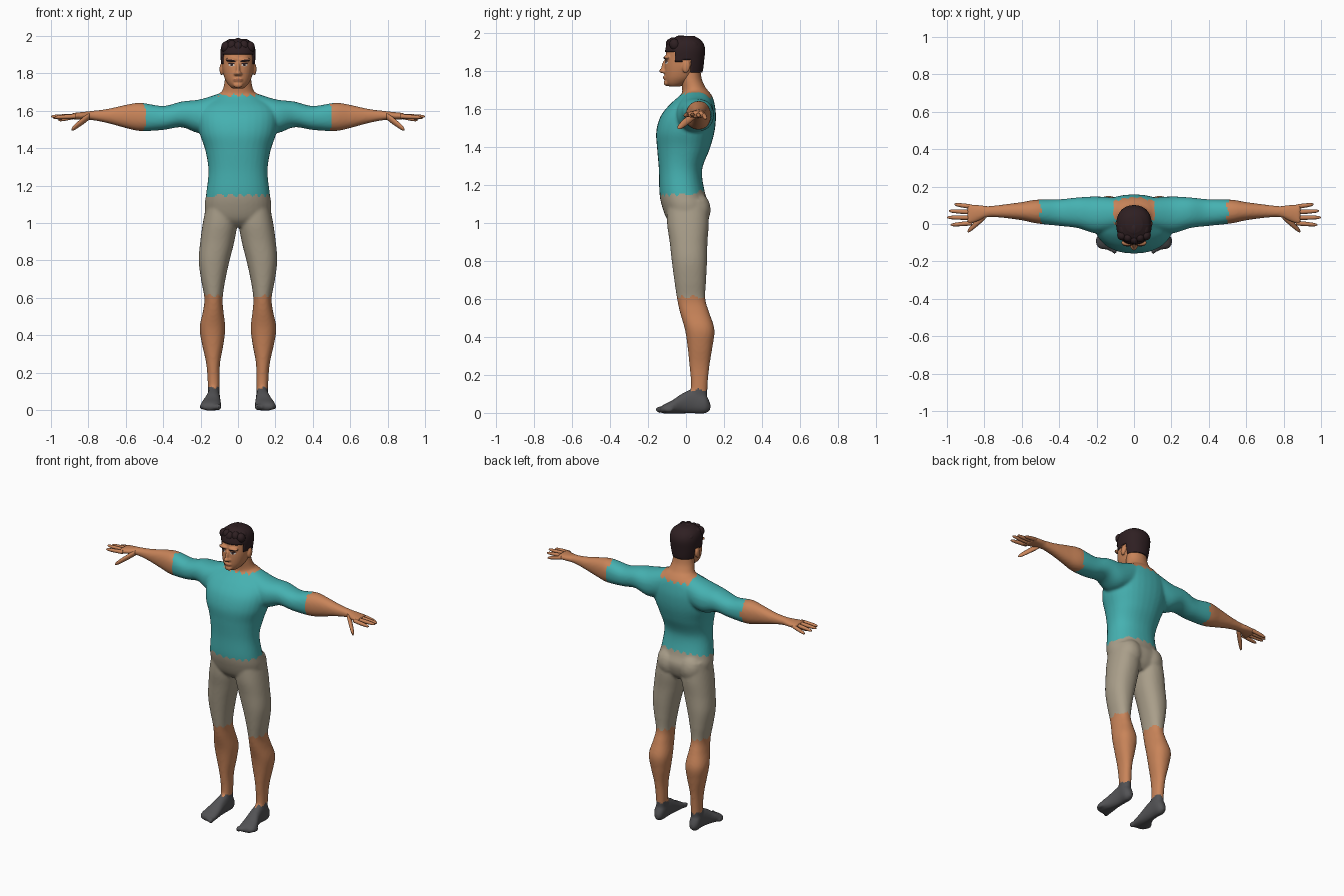
import bpy, bmesh, math
from mathutils import Vector, Matrix
from mathutils.bvhtree import BVHTree

if "Cube" in bpy.data.objects:
    bpy.data.objects.remove(bpy.data.objects["Cube"], do_unlink=True)


def material(name, r, g, b):
    mat = bpy.data.materials.new(name)
    mat.use_nodes = True
    mat.diffuse_color = (r, g, b, 1)
    shader = next(n for n in mat.node_tree.nodes if n.type == "BSDF_PRINCIPLED")
    shader.inputs["Base Color"].default_value = (r, g, b, 1)
    shader.inputs["Roughness"].default_value = 0.8
    return mat


skin = material("skin", .58, .23, .10)
teal = material("teal_shirt", .06, .44, .44)
khaki = material("khaki_shorts", .40, .345, .255)
grey = material("grey_socks", .085, .085, .09)
brown = material("dark_brown_hair", .028, .014, .016)
white = material("eye_white", .6, .55, .5)
lip = material("lip_brown", .36, .12, .06)


def smooth_rows(rows, steps=6):
    """Catmull-Rom interpolation of the section table."""
    rows = [Vector(r) for r in rows]
    out = []
    for i in range(len(rows) - 1):
        p0, p1, p2 = rows[max(i - 1, 0)], rows[i], rows[i + 1]
        p3 = rows[min(i + 2, len(rows) - 1)]
        for k in range(steps):
            t = k / steps
            out.append(p1 + (p2 - p0) * (t / 2)
                       + (p0 * 2 - p1 * 5 + p2 * 4 - p3) * (t * t / 2)
                       + (p1 * 3 - p0 - p2 * 3 + p3) * (t ** 3 / 2))
    return out + [rows[-1]]


def loft(bm, axis, rows, side=1, power=.9, count=32):
    """Rows hold a position on the axis, then low/high limits on the other two axes."""
    rings = []
    for t, a0, a1, b0, b1 in smooth_rows(rows):
        ring = []
        for k in range(count):
            ang = math.tau * k / count
            c, s = math.cos(ang), math.sin(ang)
            a = (a0 + a1) / 2 + (a1 - a0) / 2 * math.copysign(abs(c) ** power, c)
            b = (b0 + b1) / 2 + (b1 - b0) / 2 * math.copysign(abs(s) ** power, s)
            x, y, z = {"x": (t, a, b), "y": (a, t, b), "z": (a, b, t)}[axis]
            ring.append(bm.verts.new((x * side, y, z)))
        rings.append(ring)
    for lower, upper in zip(rings, rings[1:]):
        for k in range(count):
            n = (k + 1) % count
            bm.faces.new((lower[k], lower[n], upper[n], upper[k]))
    bm.faces.new(rings[0])
    bm.faces.new(rings[-1])


def ball(bm, centre, radii, tilt=0):
    turn = Matrix.Rotation(tilt, 4, "X")
    bmesh.ops.create_icosphere(bm, subdivisions=3, radius=1, matrix=Matrix.Translation(centre)
                               @ turn @ Matrix.Diagonal((*radii, 1)))


def symmetric(rows):
    return [(z, -half, half, front, back) for z, half, front, back in rows]


def finish(name, bm, *mats):
    bmesh.ops.recalc_face_normals(bm, faces=bm.faces)
    mesh = bpy.data.meshes.new(name)
    bm.to_mesh(mesh)
    bm.free()
    obj = bpy.data.objects.new(name, mesh)
    bpy.context.collection.objects.link(obj)
    for mat in mats:
        mesh.materials.append(mat)
    mesh.shade_smooth()
    return obj


def fuse(obj, voxel, iterations, *mats):
    """Blend overlapping parts into one continuous surface."""
    remesh = obj.modifiers.new("Fuse", "REMESH")
    remesh.mode, remesh.voxel_size = "VOXEL", voxel
    relax = obj.modifiers.new("Relax", "SMOOTH")
    relax.factor, relax.iterations = .5, iterations
    graph = bpy.context.evaluated_depsgraph_get()
    mesh = bpy.data.meshes.new_from_object(obj.evaluated_get(graph))
    obj.modifiers.clear()
    obj.data = mesh
    mesh.materials.clear()
    for mat in mats:
        mesh.materials.append(mat)
    mesh.shade_smooth()


# Torso and neck
body = bmesh.new()
loft(body, "z", symmetric([
    (.98, .08, -.06, .08), (1.02, .16, -.10, .11), (1.09, .178, -.127, .125),
    (1.16, .17, -.14, .10), (1.28, .158, -.143, .085), (1.39, .175, -.152, .125),
    (1.48, .205, -.157, .15), (1.56, .215, -.135, .158), (1.62, .2, -.09, .152),
    (1.665, .14, -.04, .14), (1.70, .09, 0, .115)]))
loft(body, "z", symmetric([
    (1.62, .1, -.03, .13), (1.68, .095, -.02, .122), (1.72, .08, -.022, .1),
    (1.76, .072, -.03, .083), (1.82, .068, -.03, .075)]), power=1)

for side in (1, -1):
    # Arm and palm
    loft(body, "x", [
        (.08, -.03, .14, 1.51, 1.70), (.2, -.05, .147, 1.48, 1.662), (.3, -.022, .142, 1.512, 1.65),
        (.4, -.01, .132, 1.498, 1.626), (.52, .003, .13, 1.492, 1.643), (.6, .02, .117, 1.508, 1.632),
        (.7, .033, .104, 1.535, 1.61), (.78, .036, .096, 1.55, 1.60),
        (.83, .016, .103, 1.553, 1.594), (.89, -.008, .105, 1.554, 1.588)], side)
    # Thigh, knee and calf
    loft(body, "z", [
        (1.12, .01, .165, -.1, .115), (1.0, .004, .188, -.1, .12), (.9, .02, .202, -.086, .113),
        (.8, .045, .21, -.075, .111), (.7, .067, .198, -.062, .106), (.6, .082, .18, -.047, .102),
        (.53, .078, .187, -.032, .122), (.44, .068, .205, -.006, .15), (.35, .078, .192, .008, .14),
        (.25, .096, .17, .018, .124), (.15, .098, .162, .026, .114), (.05, .1, .16, .02, .11)], side)
    ball(body, (side * .08, .06, 1.07), (.08, .07, .09))
    # Foot with toes
    loft(body, "y", [
        (.128, .115, .145, .015, .05), (.1, .098, .165, -.003, .1), (.04, .096, .164, -.003, .125),
        (-.02, .094, .175, -.003, .102), (-.07, .09, .195, -.003, .068),
        (-.115, .09, .2, -.003, .045), (-.135, .1, .18, 0, .03)], side)
    for toe in range(5):
        ball(body, (side * (.103 + .023 * toe), -.138 + .012 * toe, .017),
             (.015 - .001 * toe, .024, .018 - .001 * toe))

body = finish("body", body)
fuse(body, .008, 7, skin, teal, khaki, grey)

# Clothing areas chosen by height and reach, with a ragged hem
for face in body.data.polygons:
    x, y, z = face.center
    rag = .008 * math.sin(x * 130 + y * 90)
    neck = abs(x) < .11 and z > 1.682 - .25 * max(y - .04, 0) + rag
    if z < .12 + rag:
        face.material_index = 3
    elif z < .61 + rag:
        face.material_index = 0
    elif z < 1.15 + .25 * max(y, 0) + rag:
        face.material_index = 2
    elif abs(x) < .5 + rag and not neck:
        face.material_index = 1

# Fingers and thumb
TIPS = [(.96, .105, 1.55), (.99, .07, 1.563), (1, .035, 1.57), (.98, -.005, 1.565)]
for side, label in ((1, "left"), (-1, "right")):
    bm = bmesh.new()
    digits = [((.865, .092 - .029 * i, 1.571), tip, .012) for i, tip in enumerate(TIPS)]
    digits.append(((.795, .045, 1.572), (.89, -.04, 1.5), .019))
    for root, tip, radius in digits:
        rows = []
        for t, swell in ((0, 1), (.4, 1), (.8, .8), (.95, .5), (1, .15)):
            x, y, z = Vector(root).lerp(Vector(tip), t)
            r = radius * swell
            rows.append((x, y - r, y + r, z - r, z + r))
        loft(bm, "x", rows, side, power=1, count=12)
    finish(label + "_fingers", bm, skin)

# Head with brow, nose, chin and ears
bm = bmesh.new()
loft(bm, "z", symmetric([
    (1.72, .03, -.09, -.03), (1.738, .05, -.105, .01), (1.77, .07, -.112, .05),
    (1.82, .083, -.113, .078), (1.87, .086, -.108, .086), (1.92, .083, -.1, .086),
    (1.955, .065, -.075, .07), (1.975, .03, -.03, .03)]), power=.95)
ball(bm, (0, -.12, 1.802), (.017, .022, .013))
ball(bm, (0, -.112, 1.828), (.011, .017, .036), -.25)
ball(bm, (0, -.104, 1.738), (.026, .014, .016))
ball(bm, (0, -.108, 1.766), (.026, .013, .012))
for side in (1, -1):
    ball(bm, (side * .033, -.1, 1.873), (.036, .018, .011))
    ball(bm, (side * .088, .002, 1.822), (.011, .02, .033), -.2)
    ball(bm, (side * .011, -.117, 1.798), (.011, .014, .01))
head = finish("head", bm)
fuse(head, .005, 3, skin)

# Painted face details, laid on the head surface
surface = BVHTree.FromPolygons([v.co for v in head.data.vertices],
                               [p.vertices for p in head.data.polygons])


def decal(name, x, z, wide, high, mat, lift=.002, slope=0):
    bm = bmesh.new()
    bmesh.ops.create_grid(bm, x_segments=12, y_segments=6, size=1)
    for v in bm.verts:
        u, w = v.co.x, v.co.y
        px = x + wide * u * math.sqrt(1 - w * w / 2)
        pz = z + high * w * math.sqrt(1 - u * u / 2) + slope * (px - x)
        hit = surface.ray_cast(Vector((px, -1, pz)), Vector((0, 1, 0)))[0]
        v.co = (px, (hit.y if hit else -.09) - lift, pz)
    finish(name, bm, mat)


for side, label in ((1, "left"), (-1, "right")):
    decal(label + "_eye", side * .034, 1.845, .017, .007, white)
    decal(label + "_iris", side * .034, 1.846, .007, .007, brown, .003)
    decal(label + "_lash", side * .035, 1.853, .019, .003, brown, .003)
    decal(label + "_eyebrow", side * .037, 1.868, .025, .006, brown, .003, side * .15)
decal("mouth", 0, 1.767, .024, .005, lip)


# Hair cap trimmed along the hairline, with locks on top
def hairline(y):
    if y < -.055:
        return 1.9
    if y < -.018:
        return 1.845
    return 1.858 if y < .025 else 1.795


bm = bmesh.new()
loft(bm, "z", symmetric([
    (1.775, .072, -.09, .075), (1.80, .08, -.1, .088), (1.86, .091, -.109, .096),
    (1.92, .094, -.108, .1), (1.96, .08, -.088, .082), (1.985, .045, -.045, .045)]), count=64)
bald = [f for f in bm.faces if f.calc_center_median().z < hairline(f.calc_center_median().y)]
bmesh.ops.delete(bm, geom=bald, context="FACES")
hair = finish("hair", bm, brown)
shell = hair.modifiers.new("Thickness", "SOLIDIFY")
shell.thickness, shell.offset = .012, -1

bm = bmesh.new()
for i in range(5):
    x = -.064 + .032 * i
    ball(bm, (x, -.078 + abs(x) * .3, 1.94 + .006 * (i % 2)), (.026, .028, .032), .4)
    ball(bm, (x * .9, -.03, 1.962 - abs(x) * .25), (.026, .04, .027), .15)
    ball(bm, (x * .9, .03, 1.955 - abs(x) * .25), (.026, .04, .026), -.25)
finish("hair_locks", bm, brown)
